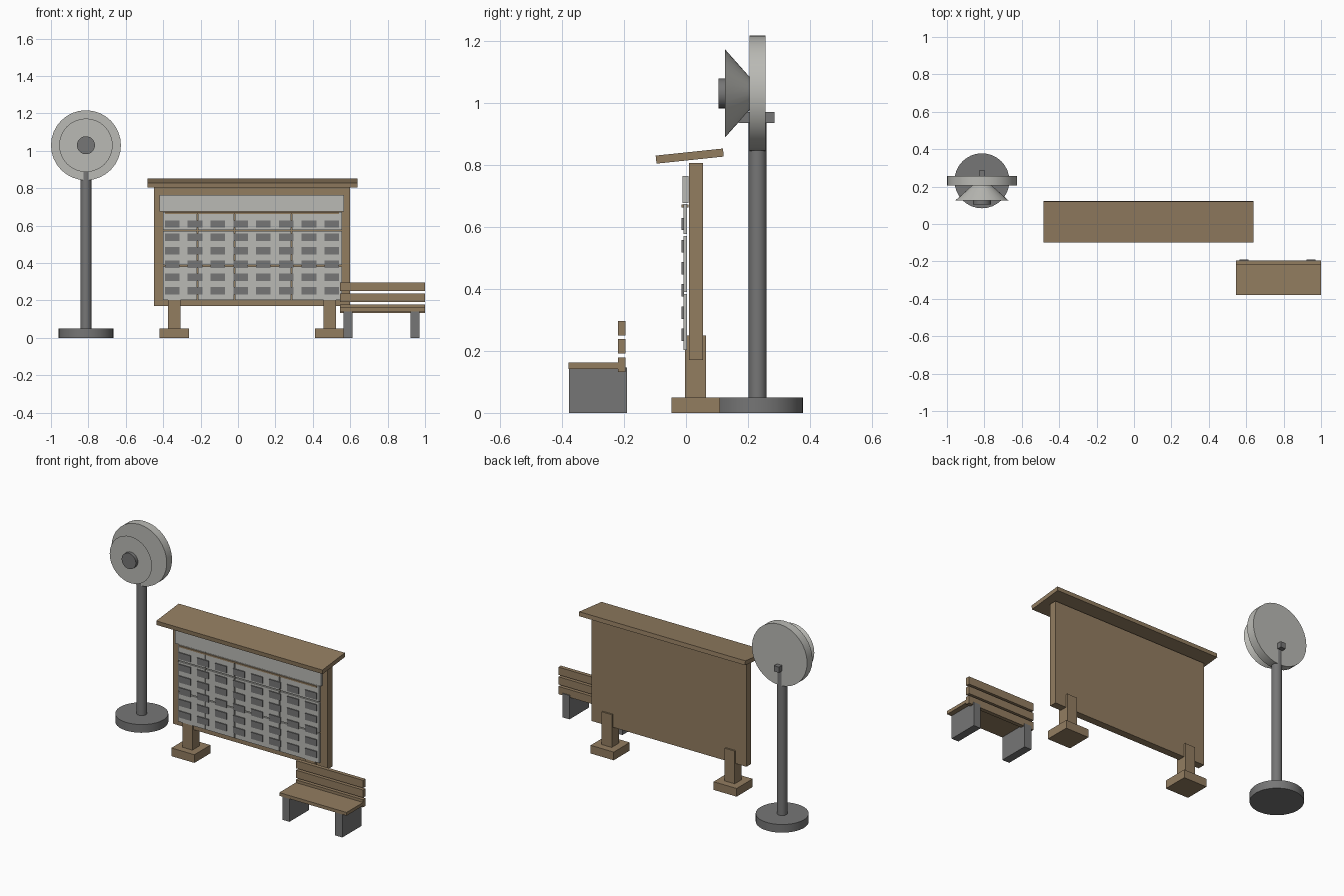
import bpy
from math import radians
from mathutils import Vector

cube = bpy.data.objects.get("Cube")
if cube:
    bpy.data.objects.remove(cube, do_unlink=True)


def material(name, colour):
    m = bpy.data.materials.new(name)
    m.use_nodes = True
    m.diffuse_color = (*colour, 1)
    m.node_tree.nodes["Principled BSDF"].inputs["Base Color"].default_value = (*colour, 1)
    return m


wood = material("brown wood", (0.29, 0.205, 0.118))
metal = material("dark grey metal", (0.18, 0.18, 0.18))
pale = material("pale grey panel", (0.49, 0.49, 0.46))


def box(name, mat, x, y, z):
    """Box from (min, max) pairs on each axis."""
    lo, hi = Vector((x[0], y[0], z[0])), Vector((x[1], y[1], z[1]))
    bpy.ops.mesh.primitive_cube_add(size=1, location=(lo + hi) / 2)
    ob = bpy.context.object
    ob.scale = hi - lo
    bpy.ops.object.transform_apply(location=False, rotation=False)
    ob.name = name
    ob.data.materials.append(mat)
    return ob


def round_part(name, mat, start, end, r1, r2, sides=32):
    """Cylinder or cone running from one point to another."""
    a, b = Vector(start), Vector(end)
    bpy.ops.mesh.primitive_cone_add(vertices=sides, radius1=r1, radius2=r2,
                                    depth=(b - a).length, location=(a + b) / 2)
    ob = bpy.context.object
    ob.rotation_euler = (b - a).to_track_quat('Z', 'Y').to_euler()
    ob.name = name
    ob.data.materials.append(mat)
    bpy.ops.object.shade_smooth_by_angle(angle=radians(30))
    return ob


# Lamp post with a round reflector
px, py, pz = -0.813, 0.231, 1.03
round_part("lamp_base", metal, (px, py, 0), (px, py, 0.05), 0.147, 0.147)
round_part("lamp_pole", metal, (px, py, 0.05), (px, py, 0.95), 0.029, 0.029)
round_part("reflector_disc", pale, (px, 0.205, pz), (px, 0.257, pz), 0.187, 0.187)
round_part("reflector_cone", pale, (px, 0.125, pz), (px, 0.206, pz), 0.143, 0.052)
round_part("lamp_bulb", metal, (px, 0.105, pz), (px, 0.126, pz), 0.048, 0.048)
box("lamp_bracket", metal, (px - 0.017, px + 0.017), (0.17, 0.286), (0.935, 0.97))

# Notice board with a sloping roof
box("board", wood, (-0.448, 0.6), (0.01, 0.055), (0.17, 0.805))
roof = box("roof", wood, (-0.485, 0.64), (-0.097, 0.121), (0.815, 0.841))
roof.rotation_euler.x = radians(6)

for side, cx in (("right", -0.341), ("left", 0.491)):
    box(f"board_post_{side}", wood, (cx - 0.034, cx + 0.034), (-0.003, 0.065), (0.05, 0.25))
    box(f"board_foot_{side}", wood, (cx - 0.078, cx + 0.078), (-0.046, 0.109), (0, 0.05))

# Header and the panel sheets separated by thin gaps
box("header", pale, (-0.42, 0.568), (-0.011, 0.008), (0.677, 0.763))
box("header_rail", wood, (-0.39, 0.54), (-0.014, 0.008), (0.662, 0.672))
columns = (-0.403, -0.216, -0.018, 0.286, 0.558)
rows = (0.2, 0.386, 0.574, 0.677)
gap = 0.003
for i, (x0, x1) in enumerate(zip(columns, columns[1:])):
    for j, (z0, z1) in enumerate(zip(rows, rows[1:])):
        box(f"panel_{i}_{j}", pale, (x0 + gap, x1 - gap), (-0.008, 0.004),
            (z0 + gap, z1 - gap))

# Grid of small dark plates
for i in range(8):
    for j in range(6):
        cx, cz = -0.352 + 0.1219 * i, 0.252 + 0.0714 * j
        box(f"plate_{i}_{j}", metal, (cx - 0.039, cx + 0.039), (-0.014, -0.007),
            (cz - 0.02, cz + 0.02))

# Bench
box("bench_seat", wood, (0.545, 1), (-0.379, -0.205), (0.142, 0.162))
for i in range(3):
    z = 0.132 + 0.059 * i
    box(f"bench_back_slat_{i}", wood, (0.545, 1), (-0.219, -0.195), (z, z + 0.047))
for side, x in (("right", 0.564), ("left", 0.922)):
    box(f"bench_leg_{side}", metal, (x, x + 0.048), (-0.377, -0.19), (0, 0.146))
